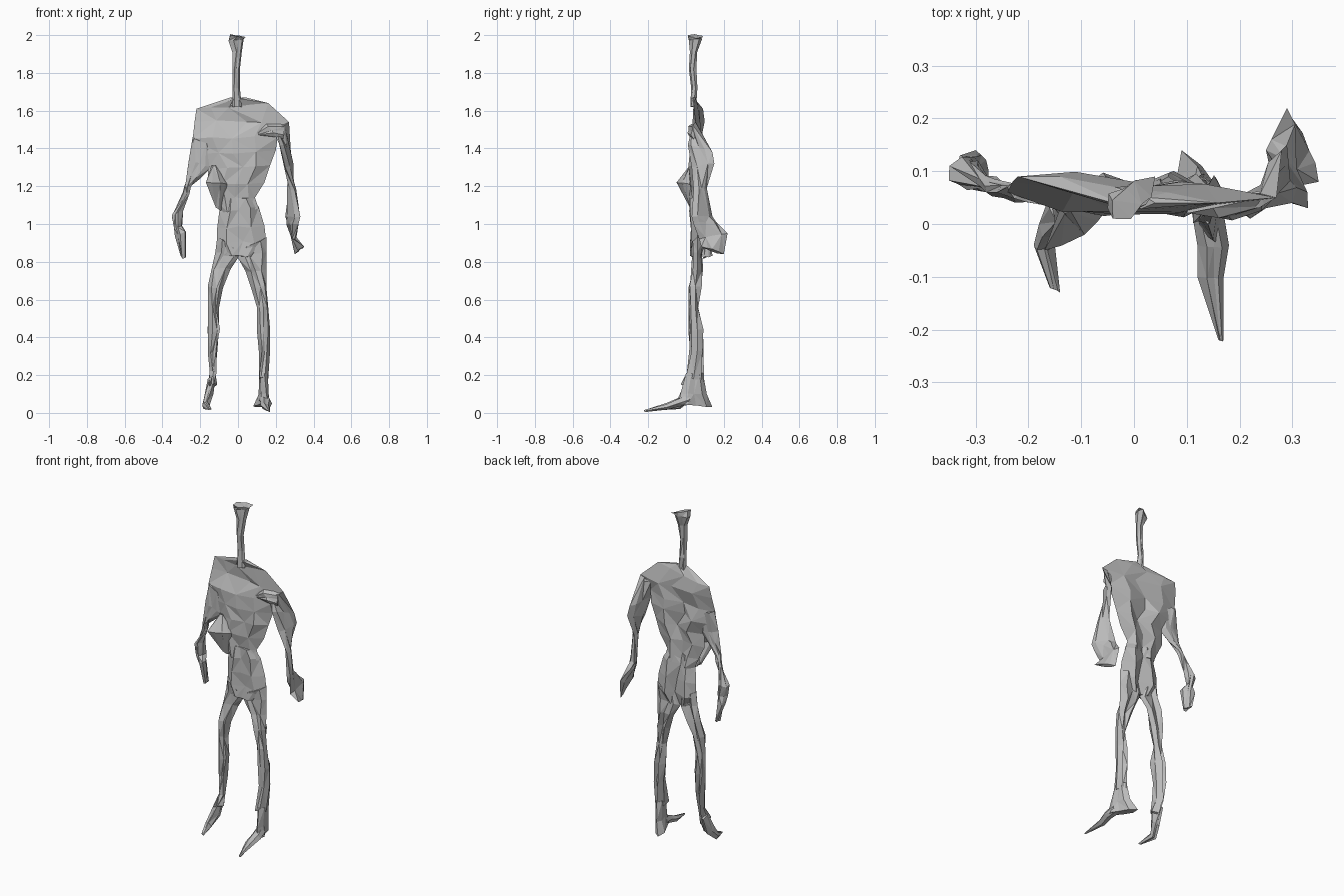
import bpy
import bmesh
import random
from mathutils import Vector

random.seed(7)

default_cube = bpy.data.objects.get("Cube")
if default_cube:
    bpy.data.objects.remove(default_cube, do_unlink=True)

# Single flat material
clay = bpy.data.materials.new("clay_grey")
clay.use_nodes = True
clay_colour = (0.5, 0.5, 0.5, 1)
clay.diffuse_color = clay_colour
clay.node_tree.nodes["Principled BSDF"].inputs["Base Color"].default_value = clay_colour


def jitter(amount):
    """Small random offset that gives the crumpled facets."""
    return Vector([random.uniform(-amount, amount) for axis in "xyz"])


def section_points(start, end, thickness, tangent, rough, pinch):
    """Eight-sided flat section between two edge points, hollowed mid-back by pinch."""
    span = end - start
    normal = span.cross(tangent).normalized() * thickness / 2
    upper, lower = random.uniform(0.18, 0.3), random.uniform(0.7, 0.82)
    middle = random.uniform(0.42, 0.58)
    sides = [
        (upper, 1), (middle, pinch), (lower, 1),
        (lower, -1), (middle, -0.9), (upper, -1),
    ]
    points = [start + span * f + normal * d + jitter(rough) for f, d in sides]
    return [start] + points[:3] + [end] + points[3:]


def loft(name, sections, rough=0.008, pinch=0.9):
    """Join sections (edge point, edge point, thickness), in hundredths."""
    rows = [(Vector(a) / 100, Vector(b) / 100, t / 100) for a, b, t in sections]
    centres = [(a + b) / 2 for a, b, t in rows]
    last = len(rows) - 1
    bm = bmesh.new()
    rings = []
    for i, (a, b, t) in enumerate(rows):
        tangent = centres[min(i + 1, last)] - centres[max(i - 1, 0)]
        points = section_points(a, b, t, tangent, rough, pinch)
        rings.append([bm.verts.new(p) for p in points])

    # Bridge neighbouring rings with alternating diagonals
    count = len(rings[0])
    for i, (low, high) in enumerate(zip(rings, rings[1:])):
        for j in range(count):
            k = (j + 1) % count
            if (i + j) % 2:
                triangles = ((low[j], low[k], high[k]), (low[j], high[k], high[j]))
            else:
                triangles = ((low[j], low[k], high[j]), (low[k], high[k], high[j]))
            for triangle in triangles:
                bm.faces.new(triangle)
    for cap in (rings[0], rings[-1]):
        bm.faces.new(cap)
    bmesh.ops.triangulate(bm, faces=[f for f in bm.faces if len(f.verts) > 3])
    bmesh.ops.recalc_face_normals(bm, faces=bm.faces)

    mesh = bpy.data.meshes.new(name)
    bm.to_mesh(mesh)
    bm.free()
    mesh.materials.append(clay)
    part = bpy.data.objects.new(name, mesh)
    bpy.context.collection.objects.link(part)
    return part


# Small flat head flaring from a thin neck
loft("neck_and_head", [
    ((-4, 1, 200), (4, 9, 199), 5),
    ((-5, 3, 197), (3, 7, 198), 5),
    ((-3, 3, 191), (2, 5, 191), 3),
    ((-3, 3, 182), (1, 4, 182), 3),
    ((-3, 4, 172), (1, 5, 172), 3),
    ((-3, 4, 162), (2, 4, 162), 3),
], rough=0.003)

# Flat chest with a hollow spine and pinched waist
loft("torso", [
    ((-4, 4, 167), (4, 4, 167), 2),
    ((-22, 9, 161), (16, 4, 164), 3),
    ((-23, 8, 154), (27, 5, 154), 4),
    ((-24, 6, 145), (21, 4, 146), 6),
    ((-24, 6, 137), (20, 5, 139), 7),
    ((-16, 5, 129), (17, 5, 131), 7),
    ((-16, 5, 121), (14, 5, 122), 6),
    ((-12, 5, 113), (9, 5, 114), 5),
    ((-9, 5, 106), (11, 5, 108), 6),
], rough=0.008, pinch=0.2)

# Projecting fold at the side of the ribs
loft("rib_fold", [
    ((-14, 3, 131), (-12, 3, 130), 2),
    ((-17, -5, 122), (-5, 3, 121), 3),
    ((-12, 3, 110), (-9, 4, 107), 2),
], rough=0.004)

# Shallow ridge along the left side of the chest
loft("chest_ridge", [
    ((10, 2, 149), (11, 3, 147), 1),
    ((15, 3, 153), (20, 2, 146), 3),
    ((24, 5, 153), (24, 4, 145), 3),
], rough=0.003)

# Uneven pelvis
loft("pelvis", [
    ((-9, 5, 113), (8, 5, 114), 5),
    ((-10, 5, 106), (11, 6, 109), 6),
    ((-11, 6, 98), (14, 6, 99), 7),
    ((-11, 6, 90), (15, 6, 90), 7),
    ((-8, 5, 83), (9, 5, 83), 5),
], rough=0.007, pinch=0.2)

# Right arm, webbed into the flat shoulder
loft("right_arm", [
    ((-24, 7, 146), (-15, 5, 142), 4),
    ((-26, 6, 134), (-14, 5, 130), 3),
    ((-27, 6, 127), (-20, 6, 124), 3),
    ((-28, 6, 120), (-25, 8, 120), 3),
    ((-29, 7, 116), (-26, 9, 117), 3),
    ((-35, 11, 104), (-29, 8, 107), 5),
    ((-33, 11, 98), (-30, 9, 99), 5),
    ((-33, 13, 93), (-28, 6, 96), 4),
    ((-30, 14, 83), (-28, 9, 82), 2),
], rough=0.004)

# Left arm, a broad sheet swept to the back
loft("left_arm", [
    ((18, 4, 150), (27, 5, 154), 3),
    ((22, 1, 142), (28, 14, 138), 3),
    ((25, 3, 130), (29, 15, 132), 3),
    ((30, 4, 118), (27, 11, 119), 3),
    ((33, 3, 104), (25, 14, 104), 4),
    ((32, 4, 100), (26, 16, 101), 4),
    ((30, 7, 92), (29, 22, 95), 3),
    ((35, 8, 88), (30, 20, 84), 2),
], rough=0.004)

# Slim crumpled legs
loft("right_leg", [
    ((-11, 6, 93), (-1, 5, 87), 6),
    ((-12, 6, 85), (0, 5, 82), 5),
    ((-14, 6, 76), (-4, 6, 76), 5),
    ((-16, 5, 67), (-8, 5, 66), 6),
    ((-16, 4, 56), (-10, 5, 56), 5),
    ((-16, 4, 43), (-10, 6, 45), 6),
    ((-16, 5, 32), (-11, 6, 32), 7),
    ((-15, 4, 22), (-12, 5, 21), 7),
    ((-16, 1, 13), (-11, 2, 15), 7),
], rough=0.009, pinch=0.4)
loft("left_leg", [
    ((1, 5, 87), (15, 6, 93), 6),
    ((0, 5, 82), (15, 6, 85), 5),
    ((4, 6, 75), (15, 6, 76), 5),
    ((7, 5, 66), (15, 5, 67), 6),
    ((10, 4, 56), (16, 5, 56), 5),
    ((10, 5, 44), (17, 6, 44), 6),
    ((11, 6, 33), (17, 6, 33), 7),
    ((11, 5, 18), (16, 4, 18), 8),
], rough=0.009, pinch=0.4)

# Pointed feet
loft("right_foot", [
    ((-16, 3, 18), (-12, 4, 18), 6),
    ((-18, 0, 8), (-13, 0, 10), 6),
    ((-19, -4, 4), (-15, -4, 4), 4),
    ((-16, -12, 2), (-14, -13, 2), 1),
], rough=0.003)
loft("left_heel", [
    ((14, 0, 21), (13, 9, 21), 4),
    ((15, -3, 10), (12, 11, 10), 4),
    ((16, -4, 5), (9, 14, 3), 5),
], rough=0.003)
loft("left_toe", [
    ((11, 2, 7), (17, 2, 7), 5),
    ((12, -4, 6), (18, -4, 5), 4),
    ((12, -10, 4), (17, -10, 3), 3),
    ((16, -22, 1), (17, -22, 1), 1),
], rough=0.002)
